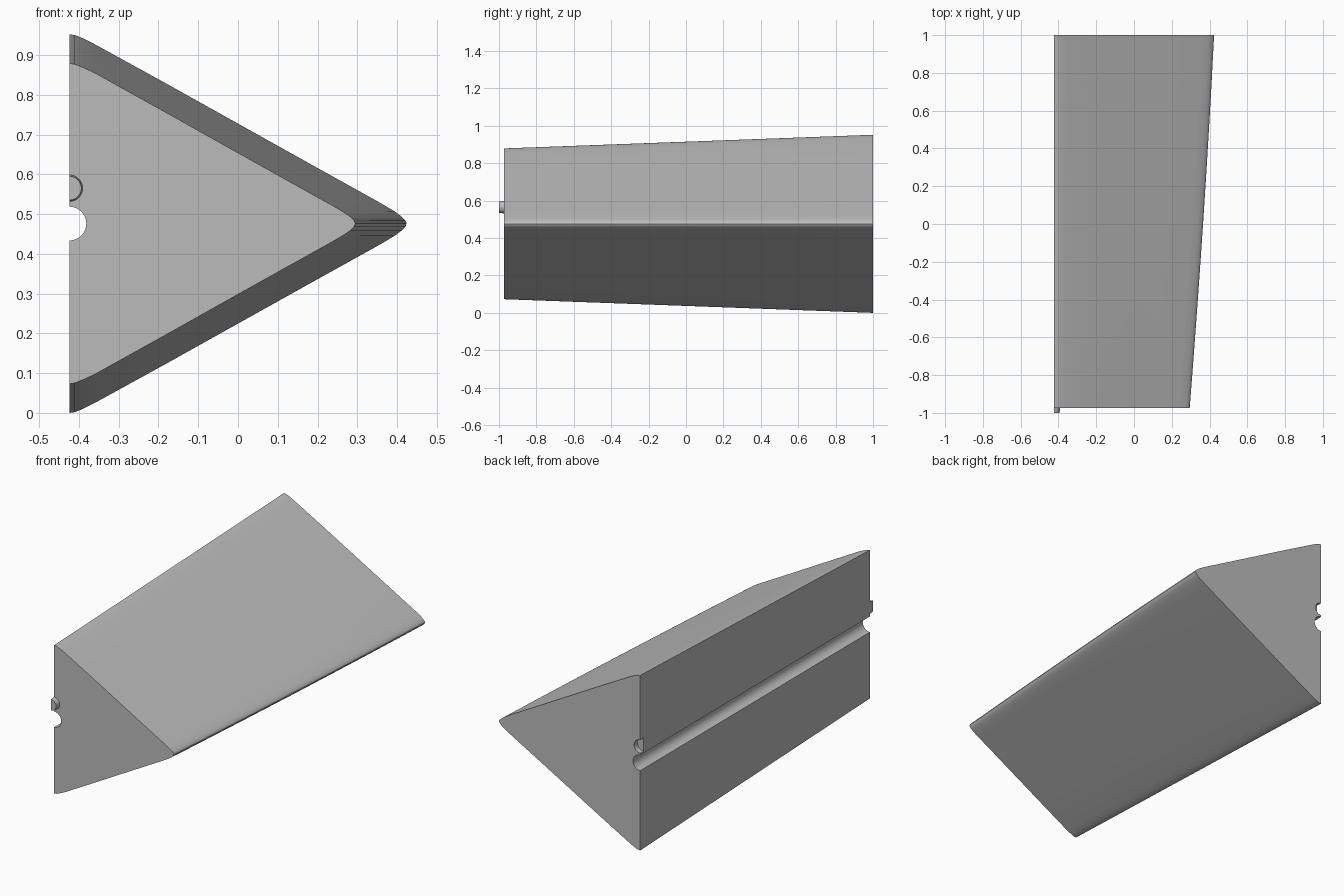
import bpy, bmesh, math

if "Cube" in bpy.data.objects:
    bpy.data.objects.remove(bpy.data.objects["Cube"])

CX, CZ = -0.424, 0.476        # flat side plane and mid height
Y0, Y1 = -0.973, 1.0          # small and large ends
GROOVE_R, PEG_Z = 0.0425, 0.565

grey = bpy.data.materials.new("light grey")
grey.diffuse_color = (0.5, 0.5, 0.5, 1)
grey.use_nodes = True
grey.node_tree.nodes["Principled BSDF"].inputs["Base Color"].default_value = grey.diffuse_color

# Upper half outlines (x, height above middle) from flat side to rounded tip
large = [(-.424, .476), (-.41, .474), (-.39, .466), (-.36, .451), (-.18, .352), (0, .2515),
         (.18, .151), (.36, .051), (.395, .03), (.412, .017), (.421, .008), (.424, 0)]
small = [(-.424, .403), (-.41, .401), (-.39, .393), (-.36, .379), (-.18, .279), (0, .178),
         (.12, .111), (.235, .047), (.266, .029), (.283, .017), (.292, .008), (.295, 0)]


def section(t):
    """Closed outline at fraction t from the small to the large end."""
    bulge = 0.03 * t * (1 - t)
    half = []
    for (xa, ha), (xb, hb) in zip(small, large):
        x = xa + (xb - xa) * t
        half.append((x + bulge * (x - CX) / 0.85, ha + (hb - ha) * t))
    outline = half + [(x, -h) for x, h in reversed(half[:-1])]
    # half-round groove in the flat side
    for i in range(17):
        a = -math.pi / 2 + math.pi * i / 16
        outline.append((CX + GROOVE_R * math.cos(a), GROOVE_R * math.sin(a)))
    return [(x, CZ + h) for x, h in outline]


def finish(name, bm):
    bmesh.ops.recalc_face_normals(bm, faces=bm.faces)
    mesh = bpy.data.meshes.new(name)
    bm.to_mesh(mesh)
    bm.free()
    mesh.materials.append(grey)
    ob = bpy.data.objects.new(name, mesh)
    bpy.context.collection.objects.link(ob)
    return ob


def smooth(ob):
    bpy.ops.object.select_all(action='DESELECT')
    ob.select_set(True)
    bpy.context.view_layer.objects.active = ob
    bpy.ops.object.shade_smooth_by_angle(angle=math.radians(30))


def rod(name, ya, yb, ra, rb, start, end):
    """Short rod along y at the peg position, arc from start to end."""
    bm = bmesh.new()
    rings = []
    for y, r in ((ya, ra), (yb, rb)):
        rings.append([bm.verts.new((CX + r * math.cos(a), y, PEG_Z + r * math.sin(a)))
                      for a in (start + (end - start) * i / 24 for i in range(25))])
    for i in range(25):
        j = (i + 1) % 25
        bm.faces.new((rings[0][i], rings[0][j], rings[1][j], rings[1][i]))
    bm.faces.new(rings[0])
    bm.faces.new(rings[1])
    return finish(name, bm)


# Tapered wedge body lofted between the two ends
bm = bmesh.new()
STEPS = 8
rings = [[bm.verts.new((x, Y0 + (Y1 - Y0) * k / STEPS, z)) for x, z in section(k / STEPS)]
         for k in range(STEPS + 1)]
n = len(rings[0])
for a, b in zip(rings, rings[1:]):
    for i in range(n):
        j = (i + 1) % n
        bm.faces.new((a[i], a[j], b[j], b[i]))
bm.faces.new(rings[0])
bm.faces.new(rings[-1])
body = finish("wedge_body", bm)

# Socket cut into the large end
cutter = rod("socket_cutter", Y1 - 0.03, Y1 + 0.05, 0.036, 0.036, 0, math.tau * 24.0 / 25)
cutter.hide_render = True
cut = body.modifiers.new("socket", 'BOOLEAN')
cut.operation, cut.solver, cut.object = 'DIFFERENCE', 'EXACT', cutter
bpy.context.view_layer.objects.active = body
bpy.ops.object.modifier_apply(modifier=cut.name)
bpy.data.objects.remove(cutter)
smooth(body)

# Half-round locating peg on the small end
peg = rod("peg", -1.0, Y0 + 0.005, 0.030, 0.034, -math.pi / 2, math.pi / 2)
smooth(peg)
